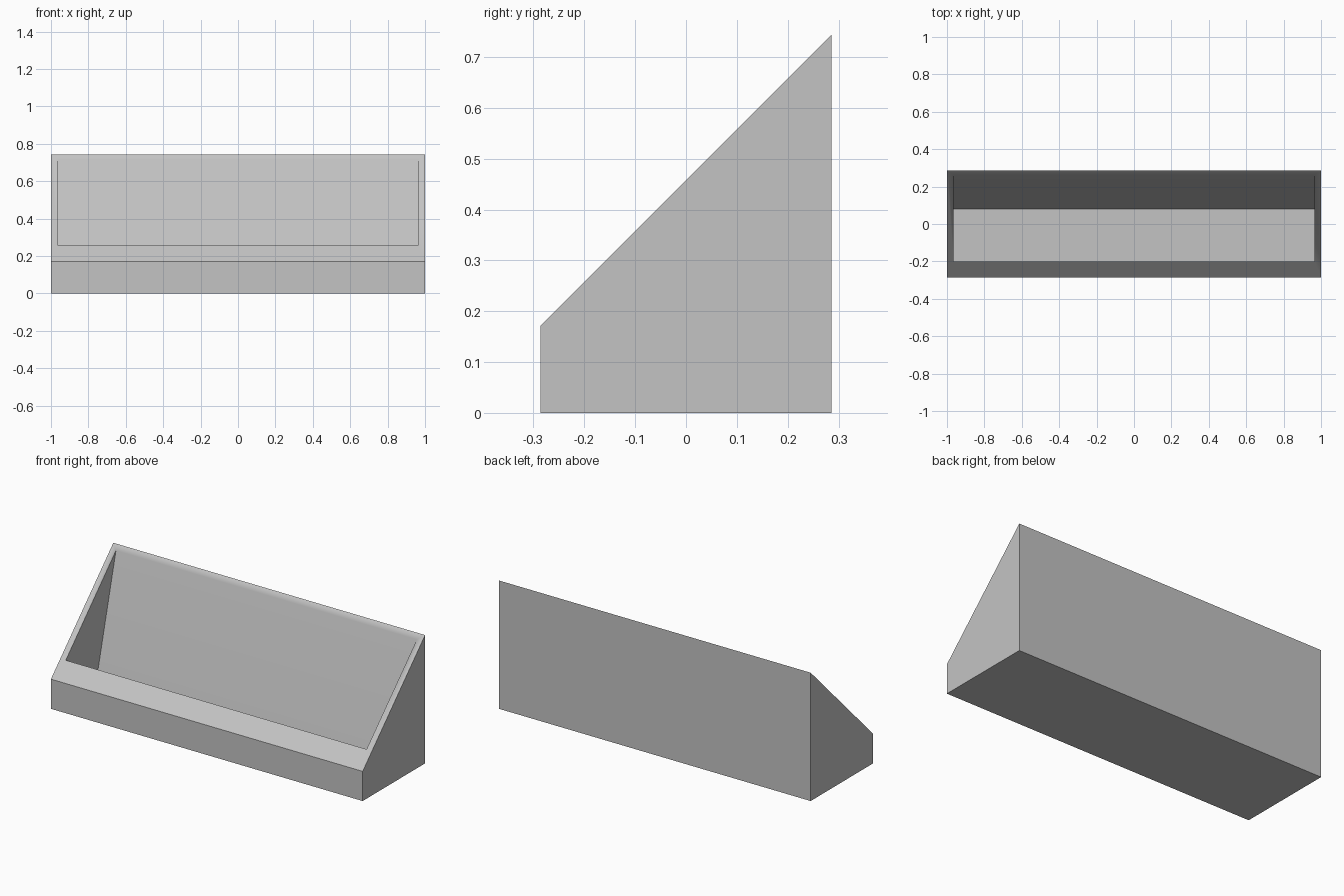
import bpy, bmesh, math

if "Cube" in bpy.data.objects:
    bpy.data.objects.remove(bpy.data.objects["Cube"])

grey = bpy.data.materials.new("plain grey")
grey.diffuse_color = (0.55, 0.55, 0.55, 1)
grey.use_nodes = True
grey.node_tree.nodes["Principled BSDF"].inputs["Base Color"].default_value = grey.diffuse_color

# Side profiles (y, z): front top, front bottom, back bottom, back top
OUTER = [(-0.286, 0.172), (-0.286, 0.0), (0.286, 0.0), (0.286, 0.744)]
INNER = [(-0.20, 0.258), (-0.20, 0.03), (0.08, 0.03), (0.26, 0.718)]

bm = bmesh.new()


def shell(profile, half_width):
    """Open-topped trough: three spanning faces and two end walls."""
    left, right = ([bm.verts.new((s * half_width, y, z)) for y, z in profile]
                   for s in (-1, 1))
    for i in range(3):
        bm.faces.new((left[i], left[i + 1], right[i + 1], right[i]))
    bm.faces.new(left)
    bm.faces.new(right)
    return [left[0], right[0], right[3], left[3]]  # opening corners


# Outer box and recessed pocket, joined by the sloping rim
outer = shell(OUTER, 1.0)
inner = shell(INNER, 0.965)
for i in range(4):
    j = (i + 1) % 4
    bm.faces.new((outer[i], outer[j], inner[j], inner[i]))
bmesh.ops.recalc_face_normals(bm, faces=bm.faces[:])

mesh = bpy.data.meshes.new("sloped_bin")
bm.to_mesh(mesh)
bm.free()
mesh.materials.append(grey)
bin_obj = bpy.data.objects.new("sloped_bin", mesh)
bpy.context.collection.objects.link(bin_obj)

# Soft blend only where the rim meets the leaning back wall
bpy.context.view_layer.objects.active = bin_obj
bin_obj.select_set(True)
bpy.ops.object.shade_smooth_by_angle(angle=math.radians(35))
weighted = bin_obj.modifiers.new("weighted_normals", 'WEIGHTED_NORMAL')
weighted.keep_sharp = True
